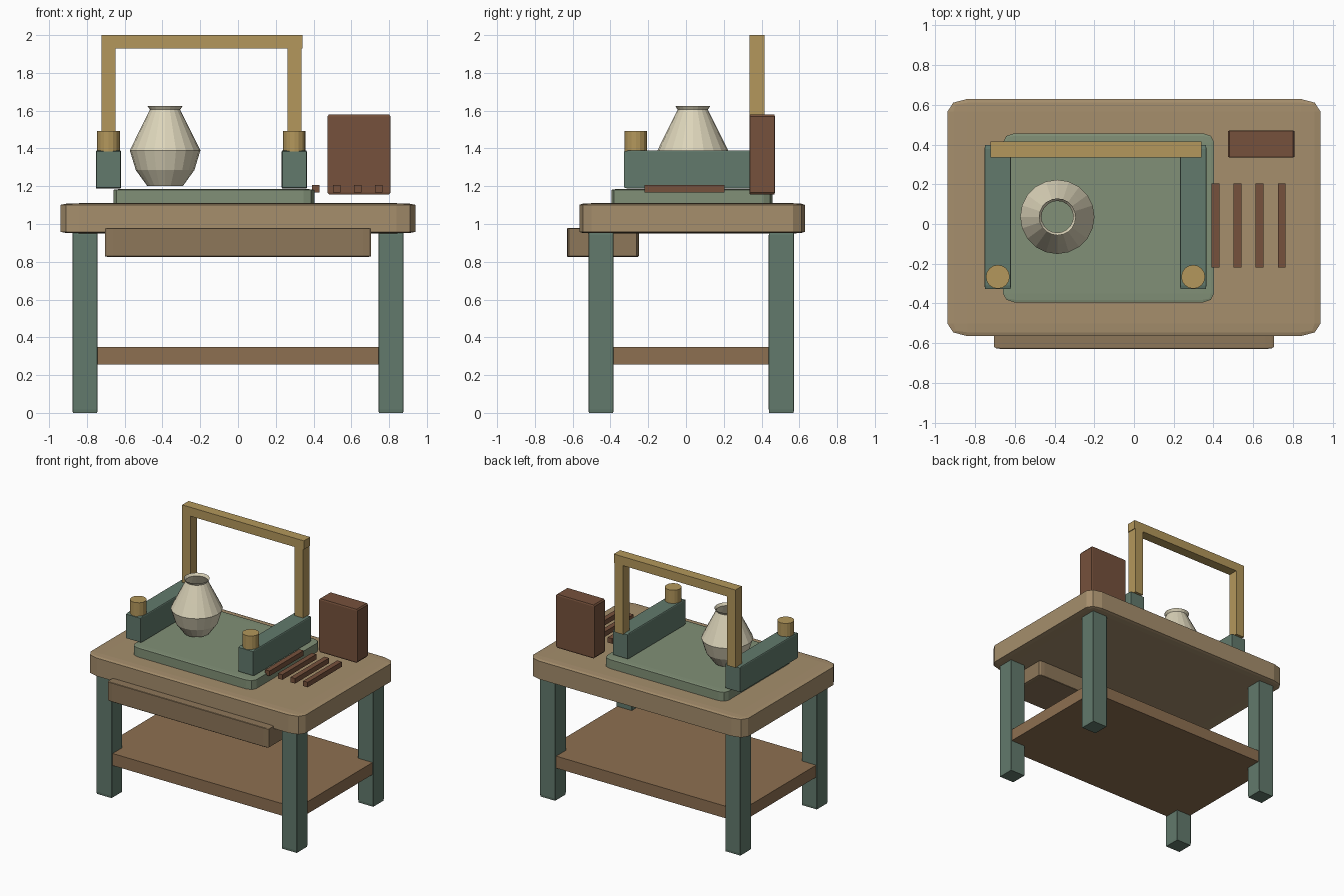
import bpy, bmesh, math

if "Cube" in bpy.data.objects:
    bpy.data.objects.remove(bpy.data.objects["Cube"])


def material(name, r, g, b):
    m = bpy.data.materials.new(name)
    m.diffuse_color = [(c / 255) ** 2.2 for c in (r, g, b)] + [1]
    m.use_nodes = True
    m.node_tree.nodes["Principled BSDF"].inputs["Base Color"].default_value = m.diffuse_color
    return m


WOOD = material("pale_wood", 164, 141, 108)
DRAWER = material("drawer_wood", 140, 118, 90)
SHELF = material("shelf_wood", 140, 111, 82)
GREEN = material("dark_green", 98, 121, 108)
SAGE = material("sage", 128, 143, 118)
BRASS = material("brass", 178, 150, 92)
CREAM = material("cream", 219, 211, 184)
BROWN = material("brown", 117, 82, 62)


def finish(name, bm, mat):
    me = bpy.data.meshes.new(name)
    bm.to_mesh(me)
    bm.free()
    me.materials.append(mat)
    ob = bpy.data.objects.new(name, me)
    bpy.context.collection.objects.link(ob)
    return ob


def box(name, x, y, z, mat, bevel=0.0, segments=1):
    """Box from (min, max) ranges; bevel is a fraction of each side length."""
    bm = bmesh.new()
    bmesh.ops.create_cube(bm, size=1)
    if bevel:
        bmesh.ops.bevel(bm, geom=bm.edges[:], offset=bevel, offset_type='OFFSET',
                        segments=segments, profile=0.5, affect='EDGES')
    for v in bm.verts:
        v.co = [(a + b) / 2 + c * (b - a) for c, (a, b) in zip(v.co, (x, y, z))]
    return finish(name, bm, mat)


def lathe(name, profile, cx, cy, sides, mat):
    """Revolve (radius, z) points around a vertical axis, open at both ends."""
    bm = bmesh.new()
    rings = [[bm.verts.new((cx + r * math.cos(2 * math.pi * i / sides),
                            cy + r * math.sin(2 * math.pi * i / sides), z))
              for i in range(sides)] for r, z in profile]
    for a, b in zip(rings, rings[1:]):
        for i in range(sides):
            j = (i + 1) % sides
            bm.faces.new((a[i], a[j], b[j], b[i]))
    return finish(name, bm, mat)


# Table: top, drawer, shelf and four legs
box("table_top", (-0.94, 0.94), (-0.565, 0.63), (0.95, 1.11), WOOD, 0.054, 2)
box("drawer", (-0.705, 0.705), (-0.63, -0.25), (0.825, 0.98), DRAWER, 0.03, 2)
box("lower_shelf", (-0.87, 0.87), (-0.505, 0.56), (0.255, 0.35), SHELF)
for side, x in (("left", -0.81), ("right", 0.81)):
    for end, y in (("front", -0.45), ("back", 0.505)):
        box(f"{end}_{side}_leg", (x - 0.067, x + 0.067), (y - 0.067, y + 0.067),
            (0, 0.96), GREEN, 0.02)

# Press bed with side rails, knobs and an upright frame
box("bed_plate", (-0.66, 0.404), (-0.395, 0.457), (1.105, 1.185), SAGE, 0.054, 2)
for side, x in (("left", -0.686), ("right", 0.298)):
    box(f"{side}_rail", (x - 0.067, x + 0.067), (-0.328, 0.397), (1.188, 1.388), GREEN, 0.025)
    lathe(f"{side}_knob", [(0, 1.37), (0.06, 1.37), (0.06, 1.493), (0, 1.493)],
          x, -0.266, 16, BRASS)
    box(f"{side}_post", (x - 0.037, x + 0.037), (0.335, 0.415), (1.385, 1.94), BRASS)
box("cross_bar", (-0.723, 0.341), (0.335, 0.415), (1.93, 2.0), BRASS)

# Vase, open at the neck
lathe("vase", [(0.095, 1.202), (0.155, 1.285), (0.187, 1.39), (0.14, 1.485),
               (0.08, 1.605), (0.093, 1.625)], -0.386, 0.036, 20, CREAM)

# Upright block and the row of slats
box("upright_block", (0.473, 0.808), (0.335, 0.471), (1.157, 1.58), BROWN, 0.025)
for i in range(4):
    x = 0.411 + i * 0.111
    box(f"slat_{i + 1}", (x - 0.02, x + 0.02), (-0.22, 0.205), (1.167, 1.207), BROWN)

# Merge the collapsed centre points of the knobs
for ob in bpy.data.objects:
    if "knob" in ob.name:
        bm = bmesh.new()
        bm.from_mesh(ob.data)
        bmesh.ops.remove_doubles(bm, verts=bm.verts[:], dist=1e-5)
        bm.to_mesh(ob.data)
        bm.free()
